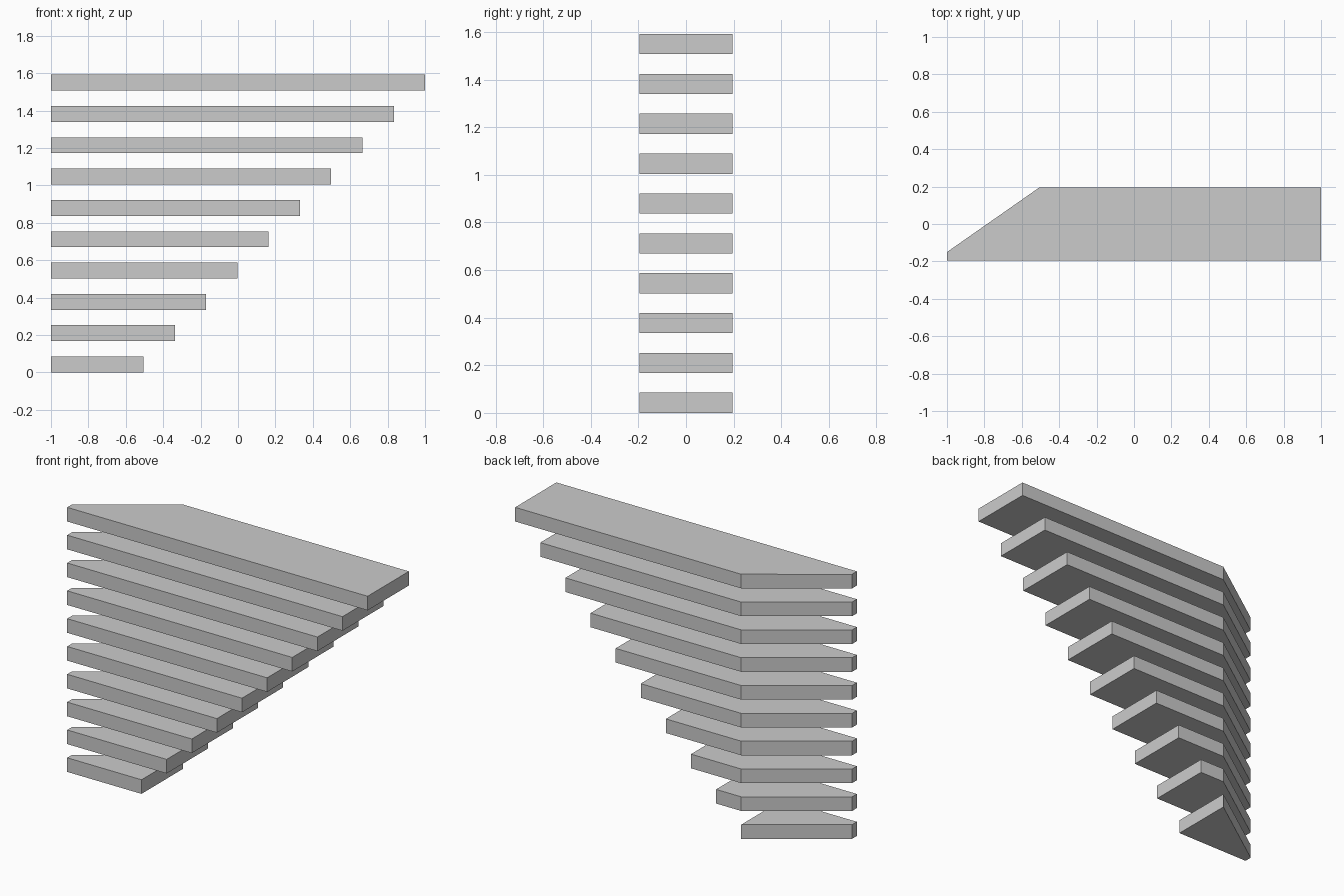
import bpy
import bmesh

if "Cube" in bpy.data.objects:
    bpy.data.objects.remove(bpy.data.objects["Cube"])

COUNT = 10
THICK = 0.085
PITCH = 0.1674       # vertical spacing
HALF_D = 0.196       # half depth
CORNER_X = -0.505    # where the slanted back edge meets the back face


def slab(name, outline, z):
    """Extrude a plan outline into a flat slab."""
    bm = bmesh.new()
    face = bm.faces.new([bm.verts.new((x, y, z)) for x, y in outline])
    ext = bmesh.ops.extrude_face_region(bm, geom=[face])
    top = [v for v in ext["geom"] if isinstance(v, bmesh.types.BMVert)]
    bmesh.ops.translate(bm, verts=top, vec=(0, 0, THICK))
    bmesh.ops.recalc_face_normals(bm, faces=bm.faces)
    mesh = bpy.data.meshes.new(name)
    bm.to_mesh(mesh)
    bm.free()
    obj = bpy.data.objects.new(name, mesh)
    bpy.context.collection.objects.link(obj)


# Stack of steps, each longer than the one below
for i in range(COUNT):
    end_x = CORNER_X + (1 - CORNER_X) * i / (COUNT - 1)
    outline = [(-1, -HALF_D), (end_x, -HALF_D), (end_x, HALF_D)]
    if i > 0:
        outline.append((CORNER_X, HALF_D))
    outline.append((-1, -0.15))
    slab(f"step_{i + 1}", outline, i * PITCH)
